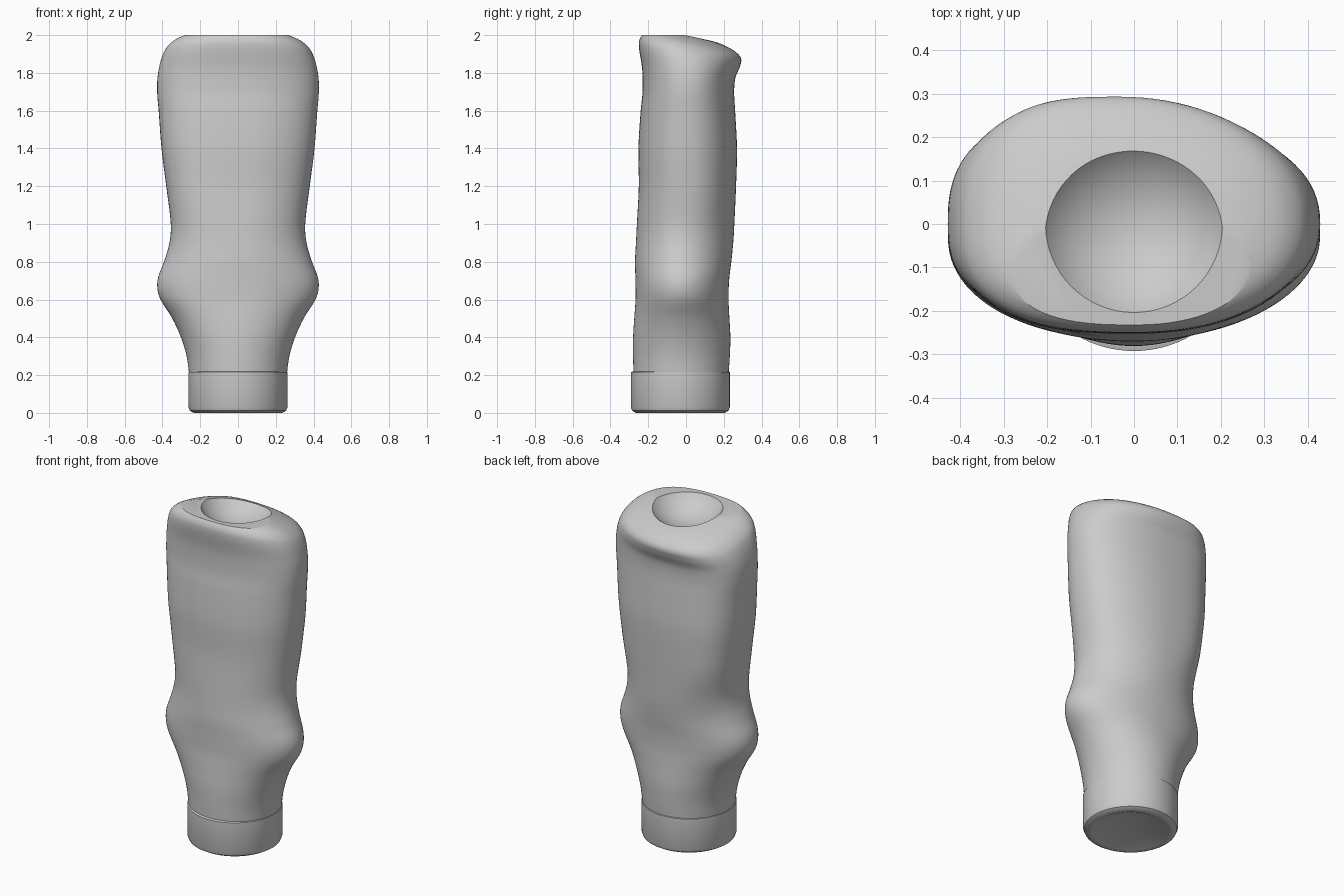
import bpy
import bmesh
from math import sin, cos, pi, radians
from mathutils import Vector

if "Cube" in bpy.data.objects:
    bpy.data.objects.remove(bpy.data.objects["Cube"], do_unlink=True)

SIDES = 96

grey = bpy.data.materials.new("light grey")
grey.use_nodes = True
shade = (0.6, 0.6, 0.6, 1)
grey.diffuse_color = shade
grey.node_tree.nodes["Principled BSDF"].inputs["Base Color"].default_value = shade


def make_object(name, bm):
    bmesh.ops.recalc_face_normals(bm, faces=bm.faces)
    mesh = bpy.data.meshes.new(name)
    bm.to_mesh(mesh)
    bm.free()
    mesh.materials.append(grey)
    obj = bpy.data.objects.new(name, mesh)
    bpy.context.collection.objects.link(obj)
    return obj


def smooth(obj, degrees):
    bpy.ops.object.select_all(action="DESELECT")
    obj.select_set(True)
    bpy.context.view_layer.objects.active = obj
    bpy.ops.object.shade_smooth_by_angle(angle=radians(degrees))


def bridge(bm, rings):
    for low, high in zip(rings, rings[1:]):
        for i in range(SIDES):
            j = (i + 1) % SIDES
            bm.faces.new((low[i], low[j], high[j], high[i]))


def spline(rows, steps):
    """Catmull-Rom curve through the rows, allowing uneven spacing."""
    result = []
    for k in range(len(rows) - 1):
        p, q = rows[k], rows[k + 1]
        before, after = rows[max(k - 1, 0)], rows[min(k + 2, len(rows) - 1)]
        span = q[0] - p[0]
        for s in range(steps):
            t = s / steps
            row = [p[0] + span * t]
            for c in range(1, len(p)):
                m0 = (q[c] - before[c]) / (q[0] - before[0]) * span
                m1 = (after[c] - p[c]) / (after[0] - p[0]) * span
                d = q[c] - p[c]
                row.append(p[c] + t * m0 + t * t * (3 * d - 2 * m0 - m1)
                           + t * t * t * (m0 + m1 - 2 * d))
            result.append(row)
    return result + [list(rows[-1])]


def ease(value, low, high):
    t = min(max((value - low) / (high - low), 0), 1)
    return t * t * (3 - 2 * t)


# Body sections: height, half width, front depth, back depth
sections = [
    (.2, .258, -.278, .225), (.3, .272, -.28, .232), (.4, .302, -.28, .235),
    (.5, .348, -.274, .23), (.6, .41, -.267, .225), (.66, .427, -.267, .226),
    (.72, .422, -.268, .23), (.8, .392, -.27, .24), (.9, .363, -.265, .25),
    (1, .356, -.26, .256), (1.2, .38, -.25, .265), (1.4, .405, -.252, .27),
    (1.6, .42, -.24, .26), (1.7, .428, -.23, .255), (1.8, .423, -.232, .262),
    (1.9, .394, -.25, .286), (1.95, .35, -.228, .29), (1.98, .285, -.19, .25),
    (2, .19, -.14, .17), (2.005, .09, -.08, .08),
]


def body_ring(bm, z, width, front, back):
    ring = []
    upper = ease(z, .8, 1.2)
    lower = ease(z, .3, .6)
    # widest line sits slightly forward low down and central near the top
    middle = -.03 + .03 * upper
    tilt = .24 * ease(z, 1.7, 1.94)
    for i in range(SIDES):
        a = 2 * pi * i / SIDES
        c, s = cos(a), sin(a)
        # the right half is boxier than the left
        power = 2 + (.15 * lower + .55 * upper if c < 0 else .2 * upper)
        x = width * abs(c) ** (2 / power) * (1 if c > 0 else -1)
        depth = back - middle if s > 0 else middle - front
        y = middle + depth * abs(s) ** (2 / power) * (1 if s > 0 else -1)
        # the ridge along the back leans to the right
        x -= .04 * upper * max(s, 0) ** 3
        ring.append(bm.verts.new((x, y, z - tilt * y)))
    return ring


# Moulded body, with its sloping crown trimmed flat at the front
bm = bmesh.new()
rings = [body_ring(bm, *row) for row in spline(sections, 5)]
bridge(bm, rings)
bm.faces.new(rings[0])
bm.faces.new(rings[-1])
geometry = bm.verts[:] + bm.edges[:] + bm.faces[:]
cut = bmesh.ops.bisect_plane(bm, geom=geometry, plane_co=Vector((0, 0, 2)),
                             plane_no=Vector((0, 0, 1)), clear_outer=True)
rim = [e for e in cut["geom_cut"] if isinstance(e, bmesh.types.BMEdge)]
bmesh.ops.holes_fill(bm, edges=rim, sides=0)
body = make_object("body", bm)

# Shallow round bowl in the top
bm = bmesh.new()
bmesh.ops.create_uvsphere(bm, u_segments=64, v_segments=48, radius=.25)
bmesh.ops.translate(bm, verts=bm.verts, vec=(0, 0, 2.145))
cutter = make_object("bowl_cutter", bm)
cutter.hide_render = True
hollow = body.modifiers.new("bowl", "BOOLEAN")
hollow.operation = "DIFFERENCE"
hollow.solver = "EXACT"
hollow.object = cutter
bpy.context.view_layer.objects.active = body
bpy.ops.object.modifier_apply(modifier=hollow.name)
bpy.data.objects.remove(cutter, do_unlink=True)
smooth(body, 25)

# Round collar with a chamfered foot and a conical recess underneath
bm = bmesh.new()
profile = [(.25, .22), (.262, .216), (.262, .03), (.255, .012), (.235, 0),
           (.212, 0)]
rings = []
for radius, z in profile:
    rings.append([bm.verts.new((radius * cos(2 * pi * i / SIDES),
                                radius * sin(2 * pi * i / SIDES) - .03, z))
                  for i in range(SIDES)])
bridge(bm, rings)
bm.faces.new(rings[0])
apex = bm.verts.new((0, -.03, .1))
for i in range(SIDES):
    bm.faces.new((rings[-1][i], rings[-1][(i + 1) % SIDES], apex))
collar = make_object("collar", bm)
smooth(collar, 35)
